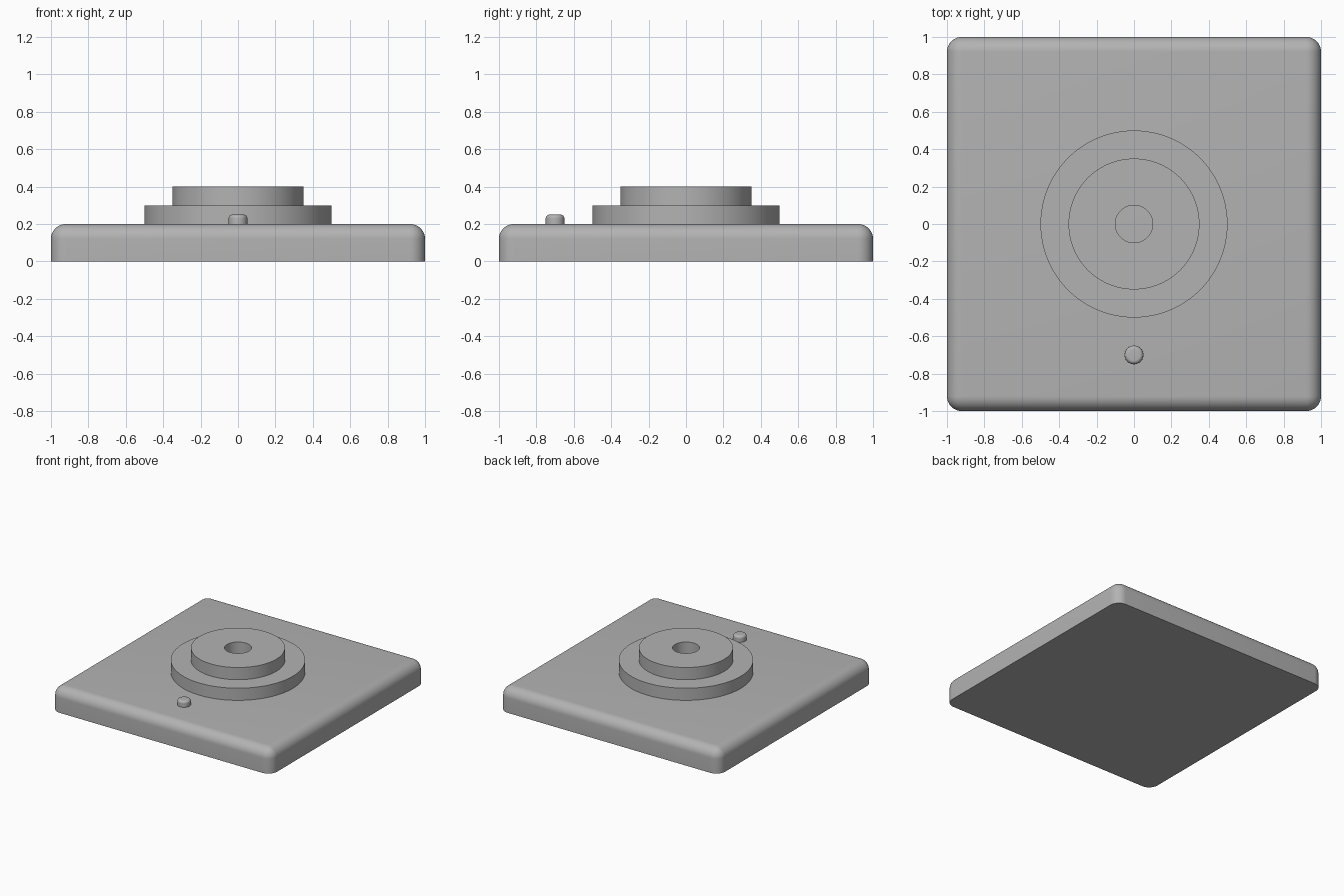
import bpy
import bmesh
import math

if "Cube" in bpy.data.objects:
    bpy.data.objects.remove(bpy.data.objects["Cube"], do_unlink=True)

GREY = (0.45, 0.45, 0.45, 1)
grey = bpy.data.materials.new("plain grey")
grey.use_nodes = True
grey.diffuse_color = GREY
grey.node_tree.nodes["Principled BSDF"].inputs["Base Color"].default_value = GREY


def finish(name, bm):
    bmesh.ops.recalc_face_normals(bm, faces=bm.faces)
    mesh = bpy.data.meshes.new(name)
    bm.to_mesh(mesh)
    bm.free()
    mesh.materials.append(grey)
    obj = bpy.data.objects.new(name, mesh)
    bpy.context.collection.objects.link(obj)
    bpy.ops.object.select_all(action="DESELECT")
    obj.select_set(True)
    bpy.context.view_layer.objects.active = obj
    bpy.ops.object.shade_smooth_by_angle(angle=math.radians(30))
    return obj


def lathe(name, profile, steps=96):
    """Spin an (r, z) profile around the z axis."""
    bm = bmesh.new()
    verts = [bm.verts.new((r, 0, z)) for r, z in profile]
    edges = [bm.edges.new(pair) for pair in zip(verts, verts[1:])]
    bmesh.ops.spin(bm, geom=verts + edges, cent=(0, 0, 0), axis=(0, 0, 1),
                   angle=math.tau, steps=steps, use_merge=True)
    bmesh.ops.remove_doubles(bm, verts=bm.verts, dist=1e-5)
    return finish(name, bm)


# Base slab: every edge rounded except around the flat underside
bm = bmesh.new()
bmesh.ops.create_cube(bm, size=1)
for v in bm.verts:
    v.co = (v.co.x * 2, v.co.y * 2, (v.co.z + 0.5) * 0.2)
rounded = [e for e in bm.edges if max(v.co.z for v in e.verts) > 0.1]
bmesh.ops.bevel(bm, geom=rounded, offset=0.08, segments=10, profile=0.5,
                affect="EDGES", clamp_overlap=True)
finish("base", bm)

# Stepped round boss with a blind centre hole
lathe("stepped_boss", [(0.5, 0.2), (0.5, 0.3), (0.35, 0.3), (0.35, 0.4),
                       (0.1, 0.4), (0.1, 0.2), (0, 0.2)])

# Small button with a rounded rim
R, TOP, FILLET = 0.05, 0.25, 0.02
rim = [(R - FILLET + FILLET * math.cos(a), TOP - FILLET + FILLET * math.sin(a))
       for a in (math.pi / 2 * i / 8 for i in range(9))]
button = lathe("button", [(R, 0.2)] + rim + [(0, TOP)], steps=48)
button.location.y = -0.7
